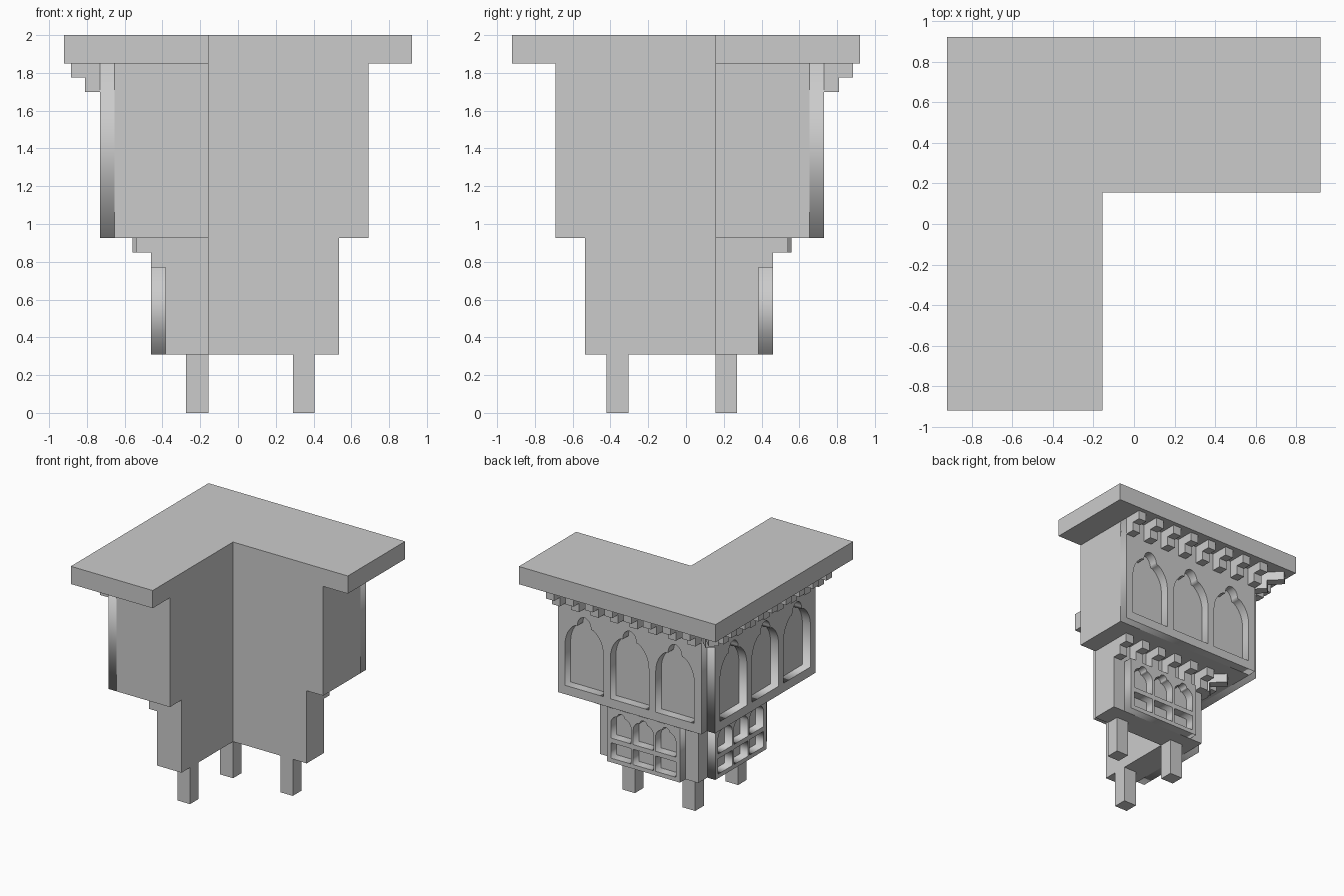
import bpy, bmesh, math
from mathutils import Matrix, Vector

if "Cube" in bpy.data.objects:
    bpy.data.objects.remove(bpy.data.objects["Cube"])

IN = 0.155                                   # inner wall line of the L plan
I4 = Matrix.Identity(4)
# reflection across the corner diagonal: (x, y) -> (-y, -x)
SWAP = Matrix(((0, -1, 0, 0), (-1, 0, 0, 0), (0, 0, 1, 0), (0, 0, 0, 1)))
SIDES = (("back", I4), ("left", SWAP))


def finish(name, bm):
    bmesh.ops.recalc_face_normals(bm, faces=bm.faces)
    me = bpy.data.meshes.new(name)
    bm.to_mesh(me)
    bm.free()
    ob = bpy.data.objects.new(name, me)
    bpy.context.collection.objects.link(ob)
    return ob


def add_prism(bm, pts, vec):
    face = bm.faces.new([bm.verts.new(p) for p in pts])
    new = bmesh.ops.extrude_face_region(bm, geom=[face])["geom"]
    bmesh.ops.translate(bm, vec=vec, verts=[v for v in new if isinstance(v, bmesh.types.BMVert)])


def add_box(bm, x0, x1, y0, y1, z0, z1, mat=I4):
    pts = [mat @ Vector(p) for p in ((x0, y0, z0), (x1, y0, z0), (x1, y1, z0), (x0, y1, z0))]
    add_prism(bm, pts, (0, 0, z1 - z0))


def l_block(name, out, end, z0, z1):
    """L-shaped storey wrapping the corner."""
    plan = [(-out, -end), (-IN, -end), (-IN, IN), (end, IN), (end, out), (-out, out)]
    bm = bmesh.new()
    add_prism(bm, [(x, y, z0) for x, y in plan], (0, 0, z1 - z0))
    finish(name, bm)


def rect(x0, x1, z0, z1):
    return [(x0, z0), (x1, z0), (x1, z1), (x0, z1)]


def arch(cx, z0, w, h):
    """Window outline: straight jambs, curved shoulders, small round lobe on top."""
    a, spring, neck = w / 2, z0 + h * 0.56, z0 + h * 0.86
    half = [(a, z0)]
    for i in range(7):                       # shoulders
        t = math.radians(62) * i / 6
        half.append((a * math.cos(t), spring + (neck - spring) * math.sin(t) / math.sin(math.radians(62))))
    r = a * 0.36
    for i in range(6):                       # top lobe
        t = math.pi / 2 * i / 6
        half.append((r * math.cos(t), neck + (z0 + h - neck) * math.sin(t)))
    return ([(cx + x, z) for x, z in half] + [(cx, z0 + h)]
            + [(cx - x, z) for x, z in reversed(half)])


def panel(name, loops, y0, y1, mat):
    """Pierced panel from a filled 2D curve, stood upright between y0 and y1."""
    cu = bpy.data.curves.new(name, 'CURVE')
    cu.dimensions, cu.fill_mode, cu.extrude = '2D', 'BOTH', (y1 - y0) / 2
    for loop in loops:
        sp = cu.splines.new('POLY')
        sp.points.add(len(loop) - 1)
        for p, (x, z) in zip(sp.points, loop):
            p.co = (x, z, 0, 1)
        sp.use_cyclic_u = True
    tmp = bpy.data.objects.new(name + "_outline", cu)
    bpy.context.collection.objects.link(tmp)
    bpy.context.view_layer.update()
    me = bpy.data.meshes.new_from_object(tmp.evaluated_get(bpy.context.evaluated_depsgraph_get()))
    bpy.data.objects.remove(tmp)
    bm = bmesh.new()
    bm.from_mesh(me)
    bmesh.ops.remove_doubles(bm, verts=bm.verts, dist=1e-5)
    up = Matrix.Translation((0, (y0 + y1) / 2, 0)) @ Matrix.Rotation(math.pi / 2, 4, 'X')
    bm.transform(mat @ up)
    finish(name, bm)


def brackets(name, count, x0, x1, back, tiers, mat):
    """Row of stepped brackets; tiers = (reach, z0, z1)."""
    w = 0.075
    bm = bmesh.new()
    for i in range(count):
        cx = x0 + w / 2 + (x1 - x0 - w) * i / (count - 1)
        for reach, z0, z1 in tiers:
            add_box(bm, cx - w / 2, cx + w / 2, back, reach, z0, z1, mat)
    finish(name, bm)


def corner_bracket(name, start, tiers):
    turn = Matrix.Rotation(math.radians(45), 4, 'Z')
    bm = bmesh.new()
    for a, z0, z1 in tiers:
        add_box(bm, -0.0375, 0.0375, start * math.sqrt(2), a * math.sqrt(2), z0, z1, turn)
    finish(name, bm)


# Storeys and roof
l_block("roof_slab", 0.922, 0.92, 1.85, 2.0)
l_block("upper_storey", 0.655, 0.69, 0.925, 1.85)
l_block("lower_storey", 0.385, 0.535, 0.31, 0.925)

for side, m in SIDES:
    # Upper arcade with three blind arches
    loops = [rect(-0.655, 0.69, 0.925, 1.85)]
    loops += [arch(0.0175 + k * 0.425, 1.0, 0.36, 0.62) for k in (-1, 0, 1)]
    panel(side + "_upper_arcade", loops, 0.655, 0.73, m)
    # Lower arcade with square openings under arches
    loops = [rect(-0.265, 0.42, 0.31, 0.77)]
    for k in (-1, 0, 1):
        c = 0.0775 + k * 0.21
        loops += [rect(c - 0.095, c + 0.095, 0.345, 0.475), arch(c, 0.515, 0.19, 0.225)]
    panel(side + "_lower_arcade", loops, 0.385, 0.46, m)
    # Stepped brackets under the roof and under the upper storey
    brackets(side + "_upper_brackets", 8, -0.655, 0.69, 0.655,
             ((0.81, 1.70, 1.775), (0.885, 1.775, 1.85)), m)
    brackets(side + "_lower_brackets", 6, -0.385, 0.535, 0.31,
             ((0.46, 0.77, 0.85), (0.54, 0.85, 0.925)), m)

# Diagonal brackets at the outer corner
corner_bracket("upper_corner_bracket", 0.60, ((0.76, 1.70, 1.775), (0.858, 1.775, 1.85)))
corner_bracket("lower_corner_bracket", 0.33, ((0.433, 0.77, 0.85), (0.533, 0.85, 0.925)))

# Legs
for name, box in (("corner_leg", (-0.275, -IN, IN, 0.27)),
                  ("back_leg", (0.29, 0.405, IN, 0.27)),
                  ("left_leg", (-0.275, -IN, -0.42, -0.305))):
    bm = bmesh.new()
    add_box(bm, *box, 0, 0.31)
    finish(name, bm)
